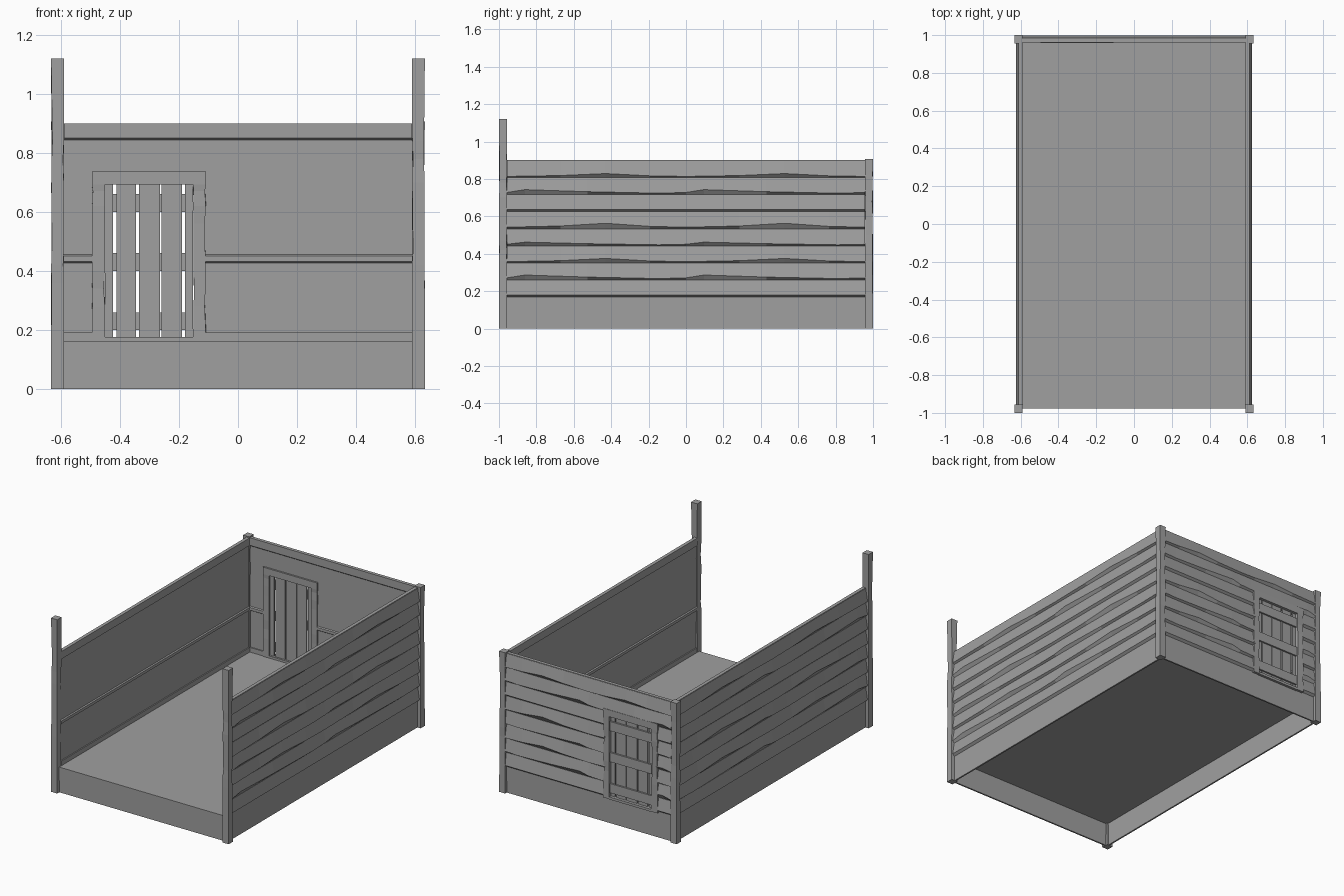
import bpy, bmesh, random

random.seed(4)
cube = bpy.data.objects.get("Cube")
if cube:
    bpy.data.objects.remove(cube, do_unlink=True)

# one flat grey for everything
GREY = (0.35, 0.35, 0.35, 1)
mat = bpy.data.materials.new("weathered_grey")
mat.use_nodes = True
mat.diffuse_color = GREY
mat.node_tree.nodes["Principled BSDF"].inputs["Base Color"].default_value = GREY


def loft(name, rings):
    """Closed flat-shaded solid through a list of equal-sized rings."""
    bm = bmesh.new()
    loops = [[bm.verts.new(p) for p in ring] for ring in rings]
    n = len(loops[0])
    for a, b in zip(loops, loops[1:]):
        for i in range(n):
            j = (i + 1) % n
            bm.faces.new((a[i], a[j], b[j], b[i]))
    bm.faces.new(loops[0])
    bm.faces.new(loops[-1])
    bmesh.ops.recalc_face_normals(bm, faces=bm.faces)
    mesh = bpy.data.meshes.new(name)
    bm.to_mesh(mesh)
    bm.free()
    mesh.materials.append(mat)
    obj = bpy.data.objects.new(name, mesh)
    bpy.context.collection.objects.link(obj)
    return obj


def bar(name, x, y, z, chips=()):
    """Upright box; each chip height pulls the corners in a little."""
    cx, cy = sum(x) / 2, sum(y) / 2
    rings = []
    for h in (z[0], *chips, z[1]):
        ring = []
        for px, py in ((x[0], y[0]), (x[1], y[0]), (x[1], y[1]), (x[0], y[1])):
            k = 1 - (random.uniform(0, 0.22) if h in chips else 0)
            ring.append((cx + (px - cx) * k, cy + (py - cy) * k, h))
        rings.append(ring)
    return loft(name, rings)


# wall frames: u runs along the wall, d is depth outward
def left_place(u, d, z):
    return (0.61 + d, u, z)


def right_place(u, d, z):
    return (-0.61 - d, u, z)


def back_place(u, d, z):
    return (u, 0.983 + d, z)


def strip(name, place, u0, u1, profile):
    return loft(name, [[place(u, d, z) for d, z in profile] for u in (u0, u1)])


def rect(d0, d1, z0, z1):
    return [(d0, z0), (d1, z0), (d1, z1), (d0, z1)]


# worn lower edges of the lap boards, over one repeat
JAGGED = [(0, 0.012), (0.1, 0.027), (0.45, 0.016), (0.85, 0.008), (1, 0.012)]
BOWED = [(0, 0.008), (0.3, 0.014), (0.55, 0.027), (0.8, 0.012), (1, 0.008)]
EVEN = [(0, 0.012), (1, 0.012)]
EDGES = [EVEN, JAGGED, BOWED, JAGGED, BOWED, EVEN, JAGGED, BOWED]
WEAR = [1, 1, 0.9, 0.75, 1.1, 1, 1, 0.8]
PITCH = 0.0913


def wear(knots, t):
    t %= 1
    for (a, p), (b, q) in zip(knots, knots[1:]):
        if t <= b:
            return p + (q - p) * (t - a) / (b - a)


def lap_board(name, place, row, u0, u1, start, period):
    """Wedge board, thick at its worn bottom edge."""
    knots, z0 = EDGES[row], 0.168 + row * PITCH
    us = [start + period * (k + t) for k in range(3) for t, _ in knots[:-1]]
    us = [u0] + [u for u in us if u0 + 0.001 < u < u1 - 0.001] + [u1]
    rings = []
    for u in us:
        drop = wear(knots, (u - start) / period) * WEAR[row]
        profile = [(0, z0), (0.015, z0 + drop), (0.002, z0 + PITCH), (0, z0 + PITCH)]
        rings.append([place(u, d, min(z, 0.897)) for d, z in profile])
    loft(name, rings)


CAP = [(0, 0.843), (-0.012, 0.843), (-0.022, 0.851), (-0.022, 0.9), (0, 0.9)]
RAIL = [(-0.01, 0.425), (-0.02, 0.432), (-0.02, 0.45), (-0.01, 0.457)]
BASE = rect(-0.02, -0.01, 0.155, 0.192)
END = 0.957
DOOR = (-0.495, -0.108)

# long side walls
for side, place in (("left", left_place), ("right", right_place)):
    strip(side + "_skirt", place, -END, END, rect(-0.01, 0, 0, 0.168))
    strip(side + "_wall", place, -END, END, rect(-0.013, 0, 0.16, 0.897))
    strip(side + "_cap", place, -END, END, CAP)
    strip(side + "_rail", place, -END, END, RAIL)
    strip(side + "_baseboard", place, -END, END, BASE)
    for row in range(8):
        lap_board(f"{side}_board_{row}", place, row, -END, END, -END, END)

# back wall, leaving the doorway open
W = 0.592
strip("back_skirt", back_place, -W, W, rect(-0.01, 0, 0, 0.168))
strip("back_wall_top", back_place, -W, W, rect(-0.013, 0, 0.72, 0.897))
strip("back_cap", back_place, -W, W, CAP)
for tag, u0, u1 in (("right", -W, DOOR[0] + 0.01), ("left", DOOR[1] - 0.01, W)):
    strip("back_wall_" + tag, back_place, u0, u1, rect(-0.013, 0, 0.16, 0.72))
    strip("back_rail_" + tag, back_place, u0, u1, RAIL)
    strip("back_baseboard_" + tag, back_place, u0, u1, BASE)
    for row in range(6):
        lap_board(f"back_board_{row}_{tag}", back_place, row, u0, u1, -W, W)
for row in (6, 7):
    lap_board(f"back_board_{row}", back_place, row, -W, W, -W, W)

# floor and front skirt
bar("floor", (-0.605, 0.605), (-0.975, 0.98), (0.15, 0.162))
bar("front_skirt", (-W, W), (-0.978, -0.968), (0, 0.162))

# corner posts
for side, s in (("left", 1), ("right", -1)):
    x = tuple(sorted((s * 0.589, s * 0.633)))
    bar(f"front_{side}_post", x, (-1, -0.956), (0, 1.12),
        (0.36, 0.42, 0.47, 0.7, 0.78, 0.84))
    bar(f"back_{side}_post", x, (0.956, 1), (0, 0.907),
        (0.36, 0.42, 0.5, 0.68, 0.78))

# door frame
FRAME_Y = (0.959, 0.999)
CHIPS = (0.28, 0.34, 0.4, 0.56, 0.62, 0.67)
bar("door_jamb_right", (DOOR[0], -0.45), FRAME_Y, (0.162, 0.695), CHIPS)
bar("door_jamb_left", (-0.152, DOOR[1]), FRAME_Y, (0.162, 0.695), CHIPS)
bar("door_lintel", DOOR, FRAME_Y, (0.693, 0.737))
bar("door_sill", (-0.45, -0.152), FRAME_Y, (0.16, 0.176))

# door planks with gaps, and battens on the outside
gaps = [(-0.424, -0.411), (-0.346, -0.336), (-0.264, -0.259), (-0.19, -0.179)]
edges = [-0.45] + [e for g in gaps for e in g] + [-0.152]
for i in range(0, len(edges), 2):
    bar(f"door_plank_{i // 2}", edges[i:i + 2], (0.971, 0.981), (0.176, 0.693))
for i, z in enumerate((0.2, 0.4, 0.6)):
    bar(f"door_batten_{i}", (-0.45, -0.152), (0.981, 0.992), (z, z + 0.06))
